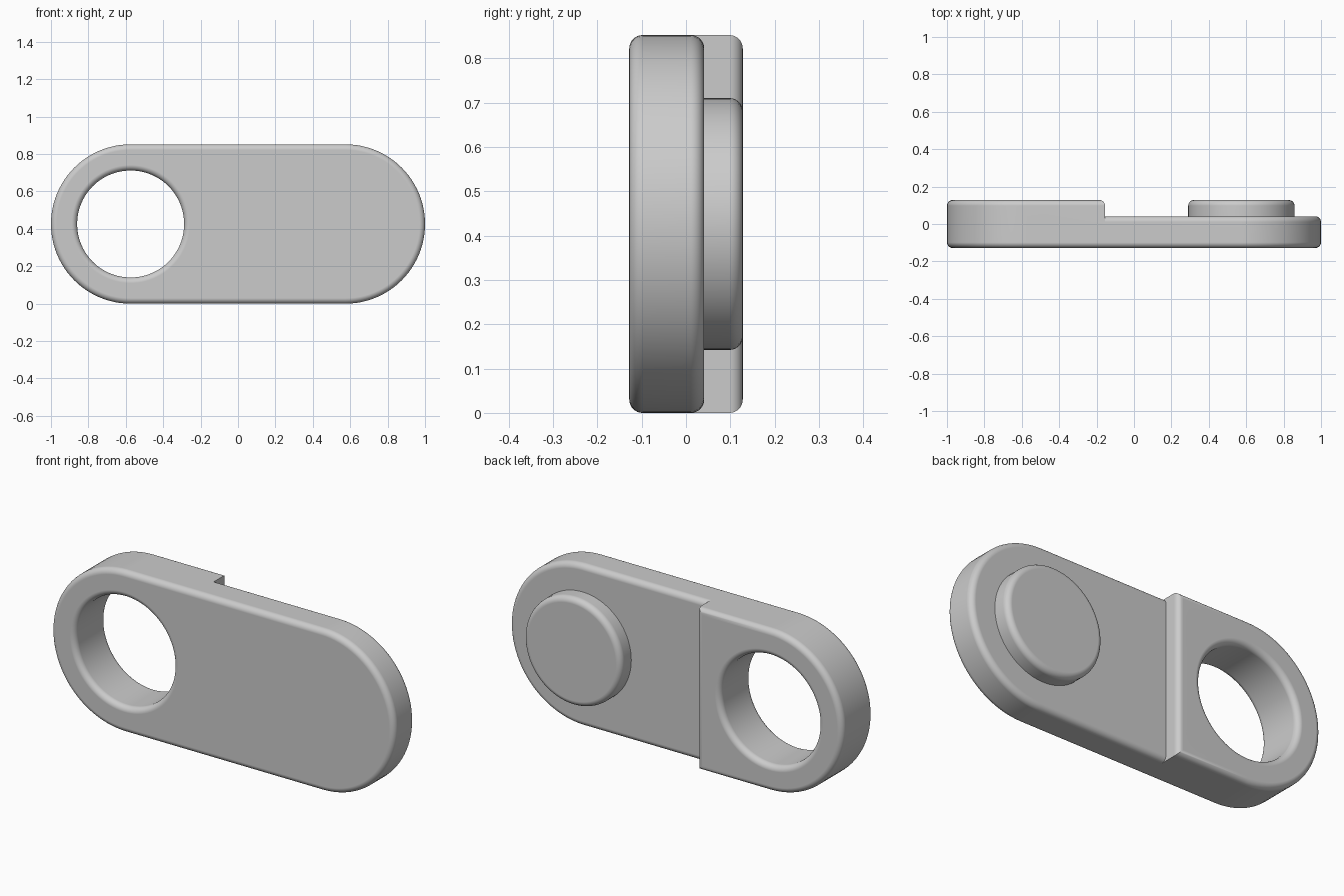
import bpy, bmesh
from math import sin, cos, pi

cube = bpy.data.objects.get("Cube")
if cube:
    bpy.data.objects.remove(cube)

R = 0.426          # end radius, also the mid height
CX = 0.574         # distance of the round ends from the middle
SEAM = -0.155      # step between the thick and the thin part
FRONT, STEP, BACK = -0.128, 0.041, 0.128
FILLET = 0.03
HOLE, PEG = 0.286, 0.284
SEGS = 8

grey = bpy.data.materials.new("grey plastic")
grey.use_nodes = True
grey.diffuse_color = (0.6, 0.6, 0.6, 1)
grey.node_tree.nodes["Principled BSDF"].inputs["Base Color"].default_value = (0.6, 0.6, 0.6, 1)


def fillet_steps():
    """(inset, depth) pairs running from the flat face to the side wall."""
    for i in range(SEGS + 1):
        a = pi / 2 * i / SEGS
        yield FILLET * (1 - sin(a)), FILLET * (1 - cos(a))


def loft(name, rings):
    """Skin a stack of equal point rings and cap both ends."""
    bm = bmesh.new()
    loops = [[bm.verts.new(p) for p in ring] for ring in rings]
    for a, b in zip(loops, loops[1:]):
        for i in range(len(a)):
            j = (i + 1) % len(a)
            bm.faces.new((a[i], a[j], b[j], b[i]))
    bm.faces.new(loops[0])
    bm.faces.new(loops[-1])
    bmesh.ops.recalc_face_normals(bm, faces=bm.faces)
    mesh = bpy.data.meshes.new(name)
    bm.to_mesh(mesh)
    bm.free()
    mesh.materials.append(grey)
    obj = bpy.data.objects.new(name, mesh)
    bpy.context.collection.objects.link(obj)
    return obj


def end_outline(side, y, inset, seam_inset):
    """Half of the long rounded outline, cut straight at the seam."""
    r = R - inset
    arc = [-pi / 2 + pi * i / 48 for i in range(49)]
    pts = [(side * (CX + r * cos(a)), y, R + r * sin(a)) for a in arc]
    x = SEAM + side * seam_inset
    return pts + [(x, y, R + r), (x, y, R - r)]


def rounded_end(name, side, back, round_seam):
    steps = list(fillet_steps())
    rings = [end_outline(side, FRONT + d, i, 0) for i, d in steps]
    rings += [end_outline(side, back - d, i, i if round_seam else 0)
              for i, d in reversed(steps)]
    return loft(name, rings)


def circle(x, y, r, n=96):
    return [(x + r * cos(2 * pi * i / n), y, R + r * sin(2 * pi * i / n)) for i in range(n)]


def boolean(obj, tool, operation):
    mod = obj.modifiers.new(operation.lower(), 'BOOLEAN')
    mod.object, mod.operation, mod.solver = tool, operation, 'EXACT'
    bpy.context.view_layer.objects.active = obj
    bpy.ops.object.modifier_apply(modifier=mod.name)
    bpy.data.objects.remove(tool)


def smooth(obj):
    bpy.ops.object.select_all(action='DESELECT')
    obj.select_set(True)
    bpy.context.view_layer.objects.active = obj
    bpy.ops.object.shade_smooth_by_angle(angle=pi / 6)
    mod = obj.modifiers.new("even shading", 'WEIGHTED_NORMAL')
    mod.keep_sharp = True


# Body: thick end joined to the thin plate
body = rounded_end("link_body", -1, BACK, True)
boolean(body, rounded_end("thin_plate", 1, STEP, False), 'UNION')

# Through hole with rounded rims
steps = list(fillet_steps())
outer = HOLE + FILLET
rings = [circle(-CX, FRONT - FILLET, outer)]
rings += [circle(-CX, FRONT + d, HOLE + i) for i, d in steps]
rings += [circle(-CX, BACK - d, HOLE + i) for i, d in reversed(steps)]
rings.append(circle(-CX, BACK + FILLET, outer))
boolean(body, loft("hole_cutter", rings), 'DIFFERENCE')
smooth(body)

# Round peg on the back of the thin plate
rings = [circle(CX, STEP - FILLET, PEG)]
rings += [circle(CX, BACK - d, PEG - i) for i, d in reversed(steps)]
smooth(loft("round_peg", rings))
